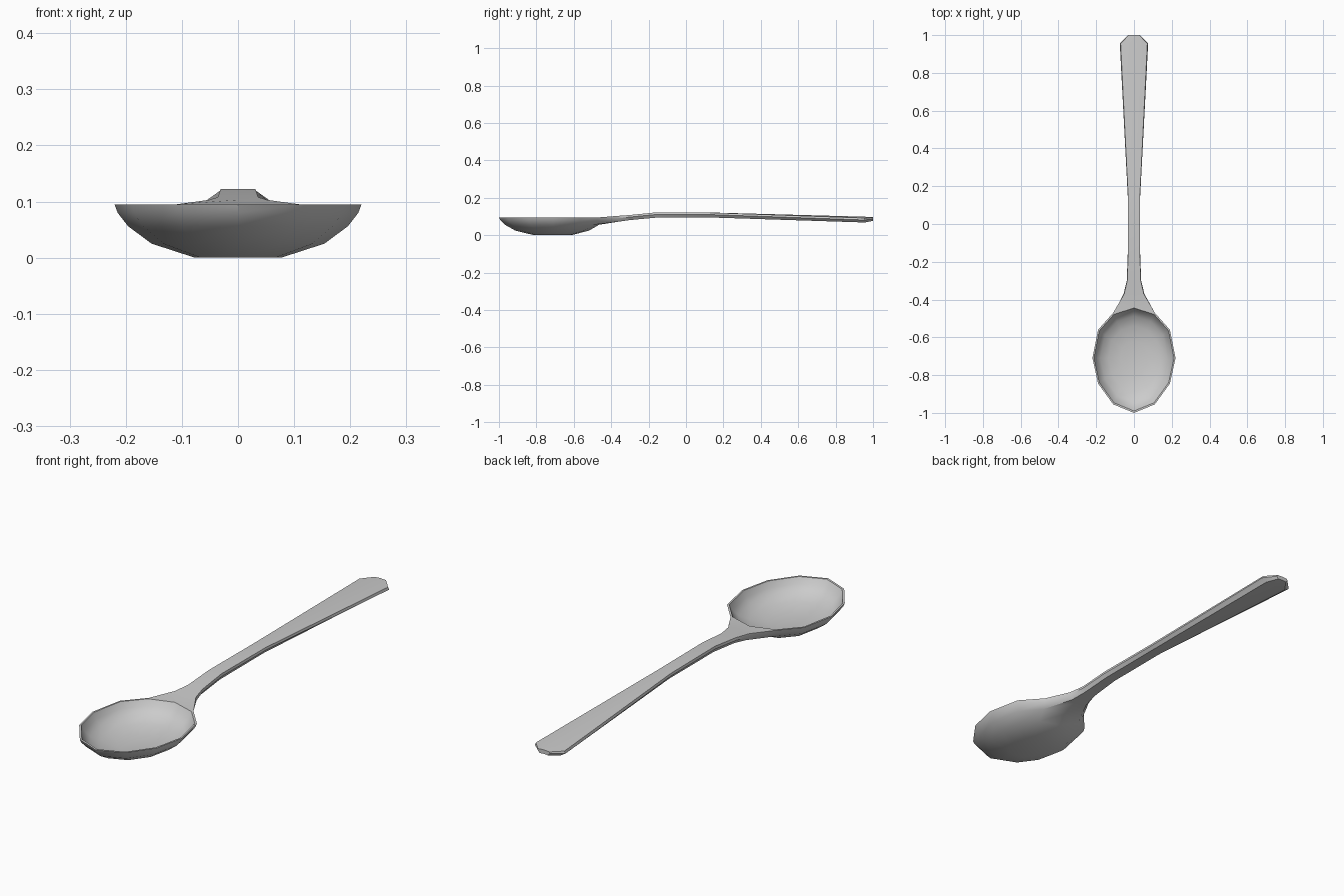
import bpy, bmesh, math

if "Cube" in bpy.data.objects:
    bpy.data.objects.remove(bpy.data.objects["Cube"])

steel = bpy.data.materials.new("brushed steel")
steel.diffuse_color = (0.6, 0.6, 0.6, 1)
steel.use_nodes = True
steel.node_tree.nodes["Principled BSDF"].inputs["Base Color"].default_value = steel.diffuse_color

bm = bmesh.new()
CY = -0.71  # bowl centre

# Bowl outline: tip, right side, back, then mirrored left side
half = [(0, -1.0), (.11, -.955), (.19, -.845), (.22, -.71), (.19, -.56), (.11, -.47), (0, -.435)]
outline = half + [(-x, y) for x, y in half[-2:0:-1]]
N = len(outline)


def ring(s, z):
    return [bm.verts.new((x * s, CY + (y - CY) * s, z)) for x, y in outline]


def bridge(a, b, skip=()):
    n = len(a)
    for i in range(n):
        if i not in skip:
            j = (i + 1) % n
            bm.faces.new((a[i], a[j], b[j], b[i]))


# Bowl shell: outer rings from base to rim, then inner rings down again
outer = [ring(s, z) for s, z in [(.35, 0), (.7, .025), (.89, .056), (.975, .08), (1, .095)]]
inner = [ring(s, z) for s, z in [(.965, .095), (.91, .07), (.81, .046), (.62, .027), (.33, .013)]]
rings = outer + inner
for k in range(len(rings) - 1):
    # the two back segments of the wall are left open for the handle
    bridge(rings[k], rings[k + 1], (5, 6) if k in (2, 3) else ())
bm.faces.new(outer[0])
bm.faces.new(inner[-1])

# Handle: lofted eight-point sections starting from the open back of the bowl
low, mid, rim = outer[2:5]
prev = [rim[7], rim[6], rim[5], mid[5], low[5], low[6], low[7], mid[7]]
stations = [  # y, half width, top, bottom, edge drop
    (-.37, .055, .103, .071, 0),
    (-.30, .038, .108, .081, 0),
    (-.16, .033, .122, .094, 0),
    (.15, .033, .121, .095, .001),
    (.955, .075, .099, .073, .007),
    (1.0, .03, .096, .078, .002)]
for y, w, t, b, d in stations:
    m = t * .6 + b * .4 - d
    pts = [(-w * .94, t - d), (0, t), (w * .94, t - d), (w, m),
           (w * .7, b - d * .7), (0, b), (-w * .7, b - d * .7), (-w, m)]
    sec = [bm.verts.new((x, y, z)) for x, z in pts]
    bridge(prev, sec)
    prev = sec
bm.faces.new(prev)

bmesh.ops.recalc_face_normals(bm, faces=bm.faces[:])
mesh = bpy.data.meshes.new("spoon")
bm.to_mesh(mesh)
bm.free()
mesh.materials.append(steel)
spoon = bpy.data.objects.new("spoon", mesh)
bpy.context.collection.objects.link(spoon)
bpy.context.view_layer.objects.active = spoon
spoon.select_set(True)
bpy.ops.object.shade_smooth_by_angle(angle=math.radians(40))
